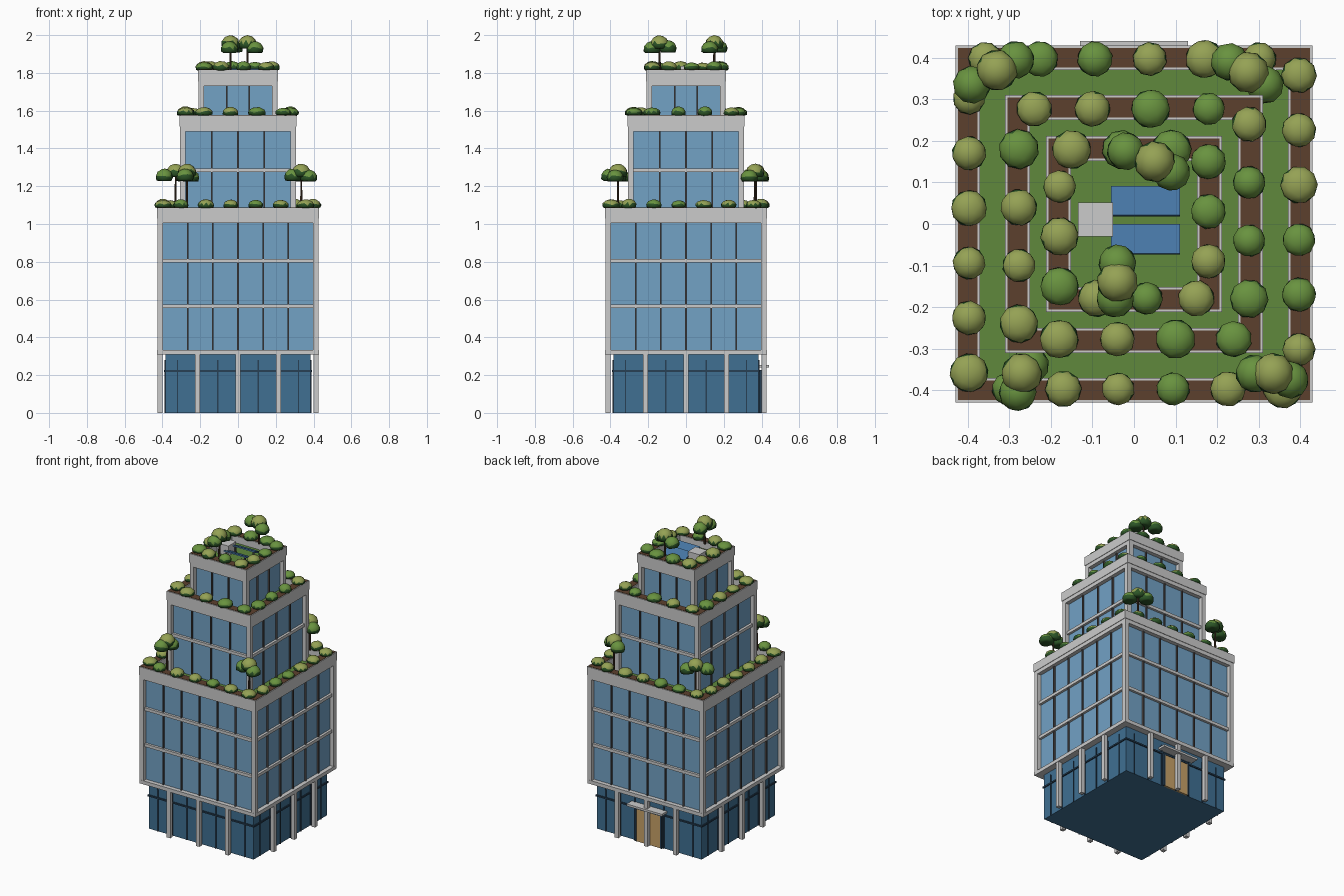
import bpy, bmesh, math, random
from mathutils import Matrix, Vector

if "Cube" in bpy.data.objects:
    bpy.data.objects.remove(bpy.data.objects["Cube"])

random.seed(4)


def mat(name, r, g, b):
    m = bpy.data.materials.new(name)
    m.diffuse_color = (r, g, b, 1)
    m.use_nodes = True
    m.node_tree.nodes["Principled BSDF"].inputs["Base Color"].default_value = m.diffuse_color
    return m


GLASS = mat("glass", .17, .36, .56)
DARK_GLASS = mat("lobby_glass", .05, .16, .29)
FRAME = mat("frame", .09, .08, .08)
NAVY = mat("lobby_frame", .02, .05, .09)
GRASS = mat("grass", .115, .25, .045)
SOIL = mat("soil", .107, .051, .027)
DOOR = mat("door", .58, .36, .14)
SOLAR = mat("solar", .06, .18, .37)
BARK = mat("bark", .06, .035, .02)
LEAF = mat("leaf_mid", .14, .29, .05)
LIGHT = mat("leaf_light", .30, .36, .09)
DEEP = mat("leaf_deep", .025, .09, .02)
TURNS = [Matrix.Rotation(i * math.pi / 2, 4, 'Z') for i in range(4)]


def finish(name, bm, mats):
    me = bpy.data.meshes.new(name)
    bm.to_mesh(me)
    bm.free()
    for m in mats:
        me.materials.append(m)
    ob = bpy.data.objects.new(name, me)
    bpy.context.collection.objects.link(ob)
    return ob


def boxes(name, items, m=None, turns=TURNS[:1]):
    """One object from (x0, x1, y0, y1, z0, z1) boxes, repeated for each turn."""
    bm = bmesh.new()
    for t in turns:
        for x0, x1, y0, y1, z0, z1 in items:
            place = Matrix.Translation(((x0 + x1) / 2, (y0 + y1) / 2, (z0 + z1) / 2))
            size = Matrix.Diagonal((x1 - x0, y1 - y0, z1 - z0, 1))
            bmesh.ops.create_cube(bm, size=1, matrix=t @ place @ size)
    return finish(name, bm, [m] if m else [])


def square(h, z0, z1):
    return (-h, h, -h, h, z0, z1)


def foliage(name, blobs):
    """Flat-bottomed leafy domes: pale on top, deep green below."""
    bm = bmesh.new()
    for x, y, z, r, rz, top in blobs:
        geo = bmesh.ops.create_icosphere(bm, subdivisions=2, radius=1)
        spin = Matrix.Rotation(random.uniform(0, 6), 3, 'Z') @ Matrix.Rotation(random.uniform(0, 1), 3, 'X')
        for v in geo['verts']:
            p = spin @ v.co
            p.z = max(p.z, -0.42)
            v.co = Vector((x + p.x * r, y + p.y * r, z + p.z * rz))
        for f in {f for v in geo['verts'] for f in v.link_faces}:
            f.normal_update()
            f.smooth = True
            f.material_index = top if f.calc_center_median().z > z + rz * 0.22 else 2
    return finish(name, bm, [LEAF, LIGHT, DEEP])


def tier(tag, h, z0, floors, top, bays, bushes, start, step):
    """Glazed block with posts, mullions, slabs, planted parapet and lawn."""
    g = h - 0.03
    roof = floors[-1]
    boxes(tag + "_glass", [square(g, z0, roof)], GLASS)
    fins = [(-g + 2 * g * i / bays - .004, -g + 2 * g * i / bays + .004, -g - .01, -g + .005, z0, roof)
            for i in range(1, bays)]
    boxes(tag + "_mullions", fins, FRAME, TURNS)
    boxes(tag + "_corner_posts", [(-h + .003, -g + .002, -h + .003, -g + .002, z0, roof)], None, TURNS)
    boxes(tag + "_floor_slabs", [square(g + .016, z - .01, z + .01) for z in floors[:-1]]
          + [square(h - .003, roof, roof + .025)])
    # parapet planters arranged as a pinwheel
    w = .06
    boxes(tag + "_planters", [(-h, h - w, -h, -h + w, roof + .025, top)], None, TURNS)
    boxes(tag + "_soil", [(-h + .006, h - w - .004, -h + .006, -h + w - .006, top - .01, top + .002)], SOIL, TURNS)
    boxes(tag + "_lawn", [square(h - w, roof + .02, roof + .04)], GRASS)
    blobs = []
    for t in TURNS:
        for i in range(bushes):
            p = t @ Vector((-start + step * i, h - .033, 0))
            blobs.append((p.x, p.y, top + .013, random.uniform(.039, .049),
                          random.uniform(.026, .036), random.choice((0, 1))))
    foliage(tag + "_bushes", blobs)


# lobby
boxes("lobby_glass_block", [square(.385, 0, .31)], DARK_GLASS)
boxes("lobby_mullions", [(x * .107 - .003, x * .107 + .003, -.39, -.38, 0, .28) for x in range(-3, 4)],
      NAVY, TURNS)
boxes("lobby_band", [(-.392, .392, -.392, -.38, .217, .227)], NAVY, TURNS)
boxes("lobby_columns", [(x - .013, x + .013, -.425, -.399, 0, .312) for x in (-.215, 0, .215)], None, TURNS)
boxes("lobby_ceiling_slab", [square(.428, .308, .332)])

# rear entrance
boxes("entrance_doors", [(-.088, -.005, .38, .396, 0, .215), (.005, .088, .38, .396, 0, .215)], DOOR)
boxes("entrance_frame", [(-.1, -.088, .38, .399, 0, .227), (.088, .1, .38, .399, 0, .227),
                         (-.005, .005, .38, .399, 0, .227), (-.1, .1, .38, .399, .215, .227)], NAVY)
boxes("entrance_canopy", [(-.13, .13, .38, .44, .24, .254)])

# stepped tiers
tier("lower", .43, .33, [.565, .805, 1.005], 1.086, 6, 6, .358, .132)
tier("middle", .31, 1.04, [1.285, 1.49], 1.575, 4, 4, .24, .14)
tier("upper", .212, 1.525, [1.73], 1.815, 3, 3, .15, .12)

# rooftop equipment
boxes("roof_hut", [(-.135, -.05, -.03, .052, 1.76, 1.837)])
for n, y in (("rear", .055), ("front", -.037)):
    panel = boxes("solar_panel_" + n, [(-.083, .083, -.038, .038, -.004, .004)], SOLAR)
    panel.location = (.028, y, 1.806)
    panel.rotation_euler.x = -.4
    boxes("solar_legs_" + n, [(x - .004, x + .004, y - .03, y - .022, 1.765, 1.815) for x in (-.04, .095)], FRAME)

# trees: trunk position, ground height, offsets of the two side crowns
trees = [((-.33, .37), 1.08, (-.06, -.035), (.045, .025)),
         ((.275, .365), 1.08, (-.045, .025), (.04, -.03)),
         ((-.27, -.36), 1.08, (-.01, -.045), (.02, .02)),
         ((.335, -.36), 1.08, (-.045, .0), (.04, -.015)),
         ((.05, .15), 1.81, (-.07, .025), (.04, -.025)),
         ((-.04, -.14), 1.81, (.0, .045), (-.005, -.04))]
for i, ((x, y), z, a, b) in enumerate(trees):
    lift = -.05 if z < 1.5 else 0
    top = z + .152 + (0 if i in (0, 4, 5) or z < 1.5 else -.01)
    zc = top + .0
    high = 2.0 - .05 if z > 1.5 else 1.27
    foliage("tree_crown_%d" % i, [(x, y, high, .05, .05, 1),
                                  (x + a[0], y + a[1], high - .022, .046, .046, 0),
                                  (x + b[0], y + b[1], high - .026, .046, .044, 0)])
    bm = bmesh.new()
    bmesh.ops.create_cone(bm, cap_ends=True, segments=6, radius1=.007, radius2=.005, depth=high - z,
                          matrix=Matrix.Translation((x, y, (z + high) / 2)))
    finish("tree_trunk_%d" % i, bm, [BARK])
